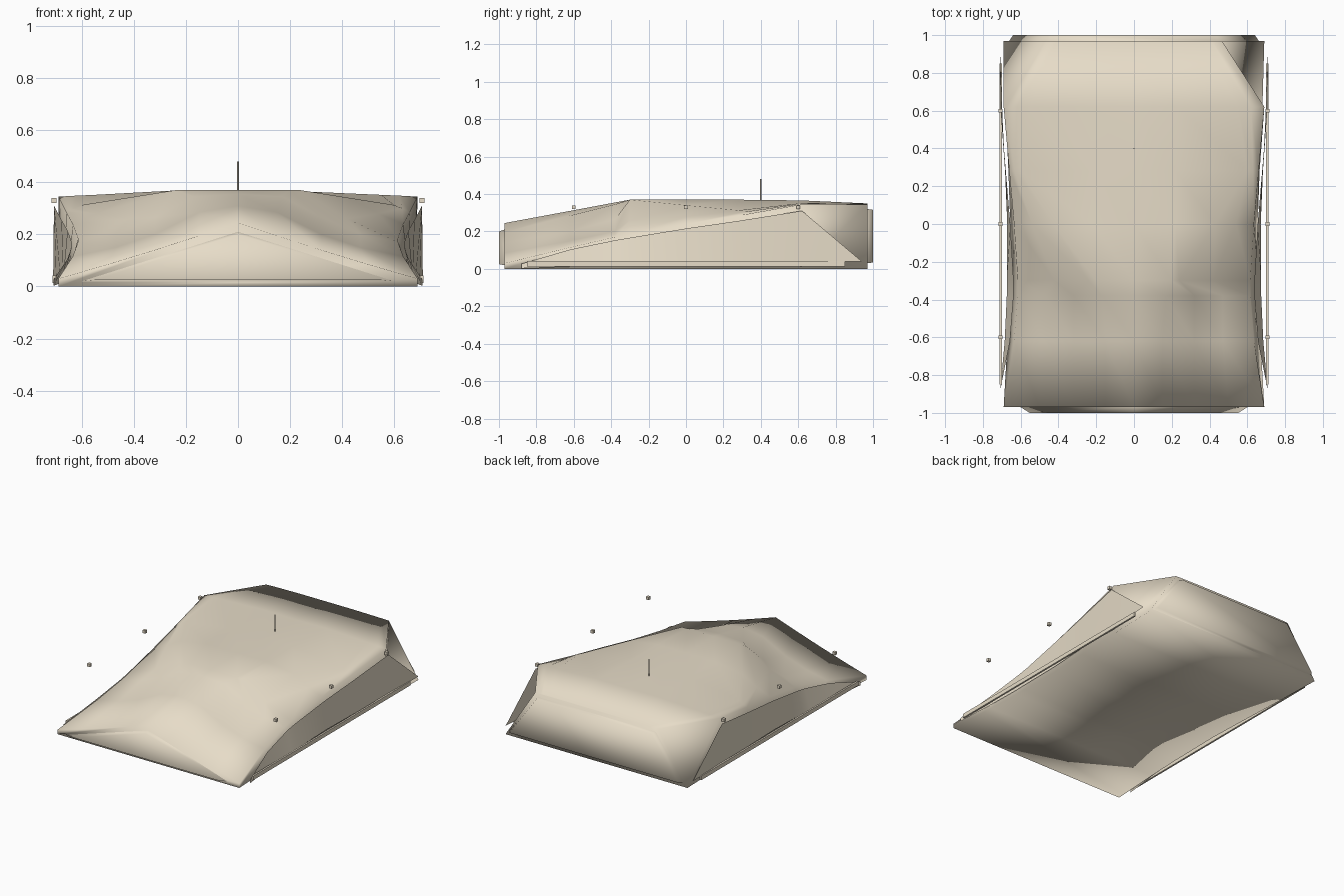
import bpy, bmesh
from mathutils import Vector

if "Cube" in bpy.data.objects:
    bpy.data.objects.remove(bpy.data.objects["Cube"])

# y, rim x, rail (x,z), flank (x,z), outer roof (x,z), inner roof (x,z), centre z
ST = [
    (-.97, .69, (.69, .03), (.50, .085), (.32, .14), (.15, .195), .245),
    (-.62, .67, (.635, .115), (.47, .15), (.32, .20), (.15, .285), .31),
    (-.38, .66, (.615, .17), (.47, .20), (.32, .265), (.17, .345), .355),
    (-.30, .66, (.615, .185), (.42, .26), (.24, .37), (.20, .37), .37),
    (.00, .655, (.635, .24), (.54, .28), (.43, .34), (.22, .37), .37),
    (.28, .665, (.66, .285), (.63, .30), (.60, .313), (.22, .37), .37),
    (.62, .68, (.69, .345), (.62, .349), (.55, .352), (.23, .366), .362),
    (.97, .69, (.465, .345), (.41, .347), (.35, .348), (.2, .35), .35),
]

mat = bpy.data.materials.new("warm_beige")
mat.diffuse_color = (.8, .72, .58, 1)
mat.use_nodes = True
mat.node_tree.nodes["Principled BSDF"].inputs["Base Color"].default_value = mat.diffuse_color


def finish(name, bm, smooth=False):
    bmesh.ops.recalc_face_normals(bm, faces=bm.faces[:])
    for f in bm.faces:
        f.smooth = smooth
    me = bpy.data.meshes.new(name)
    bm.to_mesh(me)
    bm.free()
    me.materials.append(mat)
    ob = bpy.data.objects.new(name, me)
    bpy.context.collection.objects.link(ob)
    return ob


def box(name, c, s):
    bm = bmesh.new()
    bmesh.ops.create_cube(bm, size=1)
    for v in bm.verts:
        v.co = Vector(v.co[i] * s[i] + c[i] for i in range(3))
    return finish(name, bm)


def plate(name, pts, y0, y1, shrink):
    # flat panel tapering from y0 to y1
    bm = bmesh.new()
    cz = sum(p[1] for p in pts) / len(pts)
    a = [bm.verts.new((x, y0, z)) for x, z in pts]
    b = [bm.verts.new((x * shrink, y1, cz + (z - cz) * shrink)) for x, z in pts]
    n = len(pts)
    bm.faces.new(b)
    for i in range(n):
        j = (i + 1) % n
        bm.faces.new((a[i], a[j], b[j], b[i]))
    return finish(name, bm, True)


# closed body shell with floor
bm = bmesh.new()
rows = []
for y, rx, *half, cz in ST:
    half = [(rx, 0)] + half
    prof = half + [(0, cz)] + [(-x, z) for x, z in reversed(half)]
    rows.append([bm.verts.new((x, y, z)) for x, z in prof])
for a, b in zip(rows, rows[1:]):
    for i in range(len(a)):
        j = (i + 1) % len(a)
        bm.faces.new((a[i], a[j], b[j], b[i]))
bm.faces.new(rows[0])
bm.faces.new(rows[-1])
finish("body_shell", bm, True)

# nose and tail panels
plate("nose_panel", [(-.6, .02), (.6, .02), (0, .21)], -.97, -1.0, .92)
plate("tail_panel", [(-.66, .03), (.66, .03), (.45, .32), (-.45, .32)], .97, 1.0, .97)

for s, side in ((1, "right"), (-1, "left")):
    # side panel following the flank
    bm = bmesh.new()
    low, high = [], []
    for y, rx, (ax, az), *_ in ST[:-1]:
        yy = max(y, -.88)
        low.append(bm.verts.new((s * (rx + (ax - rx) * .1 + .018), yy, az * .1)))
        high.append(bm.verts.new((s * (rx + (ax - rx) * .9 + .018), yy, az * .9)))
    for i in range(len(low) - 1):
        bm.faces.new((low[i], low[i + 1], high[i + 1], high[i]))
    tip = bm.verts.new((s * .71, .94, .04))
    bm.faces.new((low[-1], tip, high[-1]))
    finish("side_panel_" + side, bm, True)
    # sill rail and marker lamps
    box("sill_rail_" + side, (s * .706, 0, .028), (.012, 1.7, .028))
    for i, y in enumerate((-.6, 0, .6)):
        box(f"marker_{side}_{i}", (s * .707, y, .33), (.02, .02, .02))

# antenna
bpy.ops.mesh.primitive_cylinder_add(vertices=8, radius=.004, depth=.12, location=(0, .4, .42))
bpy.context.object.name = "antenna"
bpy.context.object.data.materials.append(mat)
